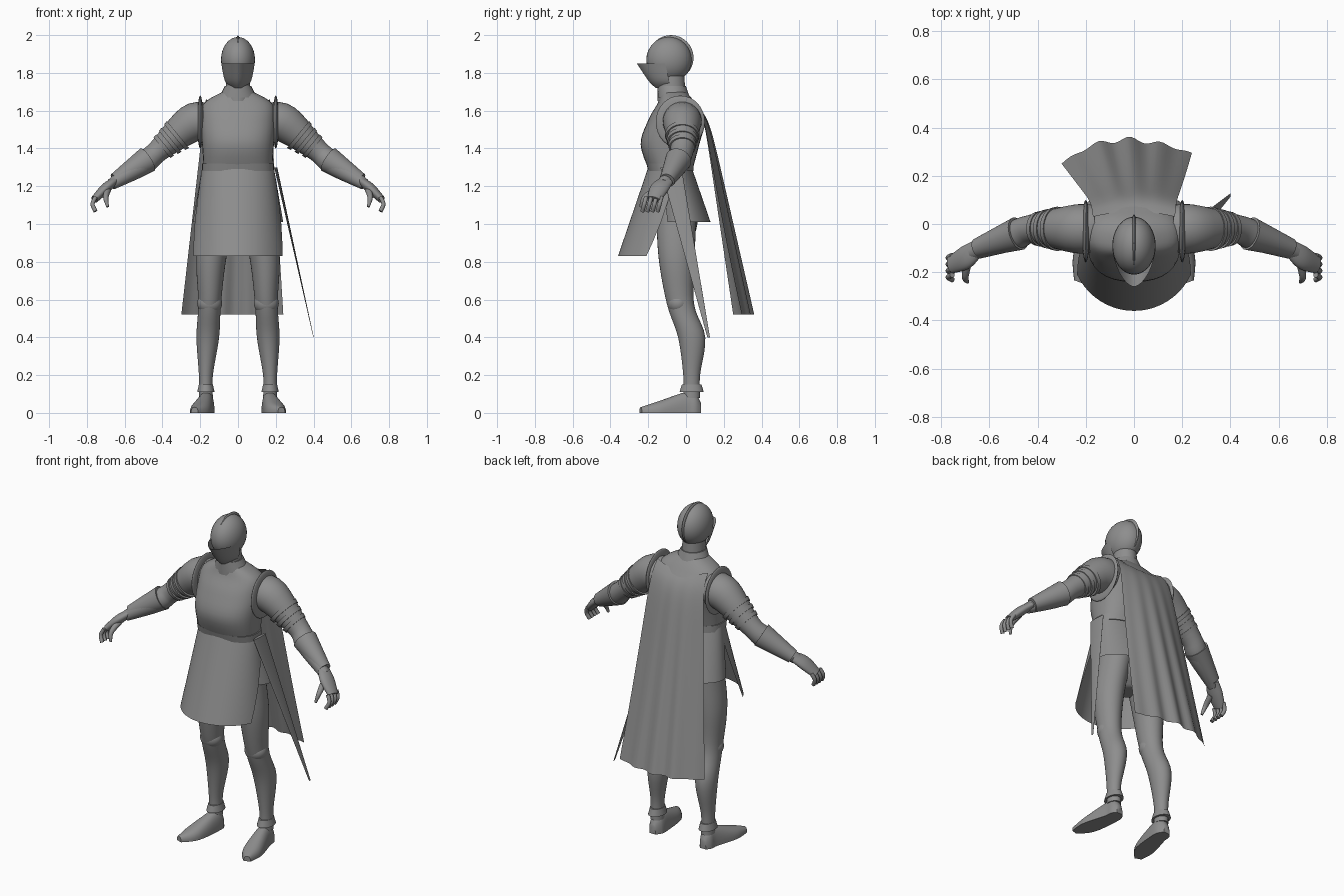
import bpy
import bmesh
import math
from mathutils import Vector

default_cube = bpy.data.objects.get("Cube")
if default_cube:
    bpy.data.objects.remove(default_cube)

X, Y, Z = Vector((1, 0, 0)), Vector((0, 1, 0)), Vector((0, 0, 1))
FRONT, BACK = -math.pi / 2, math.pi / 2
SIDES = 32

steel = bpy.data.materials.new("steel_grey")
steel.use_nodes = True
grey = (.27, .27, .27, 1)
steel.diffuse_color = grey
steel.node_tree.nodes["Principled BSDF"].inputs["Base Color"].default_value = grey


def finish(name, bm):
    """Turn the bmesh into a smooth shaded object with the shared material."""
    bmesh.ops.recalc_face_normals(bm, faces=bm.faces)
    mesh = bpy.data.meshes.new(name)
    bm.to_mesh(mesh)
    bm.free()
    mesh.materials.append(steel)
    part = bpy.data.objects.new(name, mesh)
    bpy.context.collection.objects.link(part)
    bpy.ops.object.select_all(action="DESELECT")
    part.select_set(True)
    bpy.context.view_layer.objects.active = part
    bpy.ops.object.shade_smooth_by_angle(angle=math.pi / 4)


def blend(rows, steps=5):
    """Smoothly interpolate every column of the sections."""
    result = []
    last = len(rows) - 1
    for i in range(last):
        before, start = rows[max(i - 1, 0)], rows[i]
        end, after = rows[i + 1], rows[min(i + 2, last)]
        for step in range(steps):
            t = step / steps
            result.append([
                q + t / 2 * (r - p + t * (2 * p - 5 * q + 4 * r - w
                                          + t * (3 * (q - r) + w - p)))
                for p, q, r, w in zip(before, start, end, after)])
    return result + [rows[-1]]


def loft(name, sections, axis=None, ref=Y, power=2, mirror=1, facing=None, floored=False):
    """Skin sections of x, y, z, width, depth and, on open shells, half angle."""
    rows = blend(sections)
    centres = [Vector(row[:3]) for row in rows]
    bm = bmesh.new()
    rings = []
    for i, row in enumerate(rows):
        ahead = centres[min(i + 1, len(rows) - 1)] - centres[max(i - 1, 0)]
        tangent = axis or ahead.normalized()
        across = ref.cross(tangent).normalized()
        deep = tangent.cross(across)
        ring = []
        for k in range(SIDES if facing is None else SIDES + 1):
            angle = math.tau * k / SIDES
            if facing is not None:
                angle = facing + row[5] * (2 * k / SIDES - 1)
            c, s = math.cos(angle), math.sin(angle)
            point = (centres[i]
                     + across * row[3] * math.copysign(abs(c) ** (2 / power), c)
                     + deep * row[4] * math.copysign(abs(s) ** (2 / power), s))
            point.x *= mirror
            if floored:
                point.z = max(point.z, 0)
            ring.append(bm.verts.new(point))
        rings.append(ring)
    for low, high in zip(rings, rings[1:]):
        for k in range(SIDES):
            n = (k + 1) % len(low)
            bm.faces.new((low[k], low[n], high[n], high[k]))
    if facing is None:
        bm.faces.new(rings[0])
        bm.faces.new(rings[-1])
    finish(name, bm)


def trunk(name, rows, power=2, facing=None, arc=(0, 0)):
    """Upright central part: rows of height, front, back and half width."""
    sections = []
    for i, (z, front, back, width) in enumerate(rows):
        spread = arc[0] + (arc[1] - arc[0]) * i / (len(rows) - 1)
        sections.append((0, (front + back) / 2, z, width, (back - front) / 2,
                         math.radians(spread)))
    loft(name, sections, axis=Z, power=power, facing=facing)


def limb(name, rows, mirror, ratio=1, **options):
    """Tube of x, y, z and radius with a constant depth to width ratio."""
    sections = [(x, y, z, r, r * ratio) for x, y, z, r in rows]
    loft(name, sections, mirror=mirror, **options)


def ellipsoid(name, centre, radii):
    bm = bmesh.new()
    bmesh.ops.create_uvsphere(bm, u_segments=SIDES, v_segments=SIDES // 2, radius=1)
    for vert in bm.verts:
        vert.co = Vector(centre) + Vector(radii) * vert.co.normalized().dot(Vector()) \
            + Vector(r * c for r, c in zip(radii, vert.co))
    finish(name, bm)


# Torso armour, pelvis and belt
trunk("breastplate", [(1.27, -.19, .03, .18), (1.42, -.24, .07, .19), (1.55, -.2, .1, .2),
                      (1.64, -.15, .05, .18), (1.7, -.13, 0, .08)], power=2.4)
trunk("pelvis", [(.9, -.12, 0, .07), (1, -.15, .06, .17), (1.3, -.19, .02, .18)])
trunk("belt", [(1.28, -.2, .04, .19), (1.32, -.21, .04, .19)], power=2.4)

# Skirts: long front panel, short back panel
trunk("front_skirt", [(1.3, -.2, .05, .19), (.83, -.36, .16, .26)],
      facing=FRONT, arc=(100, 65))
trunk("back_skirt", [(1.3, -.17, .03, .19), (1.01, -.16, .13, .24)],
      facing=BACK, arc=(125, 125))

# Neck, gorget and crested helmet with visor
trunk("neck", [(1.65, -.15, 0, .07), (1.8, -.15, -.01, .06)])
trunk("gorget", [(1.67, -.15, .02, .1), (1.73, -.15, 0, .07)])
ellipsoid("helmet", (0, -.09, 1.87), (.09, .12, .12))
ellipsoid("helmet_crest", (0, -.08, 1.88), (.015, .12, .12))
trunk("visor", [(1.72, -.16, 0, .04), (1.76, -.2, .02, .07), (1.85, -.26, .08, .09)],
      power=1.7, facing=FRONT, arc=(100, 80))

for label, side in (("left_", 1), ("right_", -1)):
    # Arm with shoulder fin, straps and gauntlet
    shoulder, elbow = Vector((.25, -.02, 1.53)), Vector((.42, -.02, 1.39))
    limb(label + "arm", [(.17, -.02, 1.54, .1), (*shoulder, .1), (*elbow, .06),
                         (.5, -.05, 1.32, .06), (.67, -.12, 1.21, .03)], side)
    ellipsoid(label + "shoulder_fin", (side * .2, -.03, 1.54), (.016, .13, .14))
    for i in range(3):
        along = [.4 + .2 * i, .5 + .2 * i]
        limb(label + "arm_strap_" + str(i),
             [(*shoulder.lerp(elbow, t), .11 - .045 * t) for t in along], side)
    limb(label + "gauntlet", [(.48, -.04, 1.34, .07), (.65, -.1, 1.23, .04)], side)

    # Hand with curled fingers
    limb(label + "palm", [(.65, -.1, 1.23, .02), (.7, -.14, 1.19, .027),
                          (.76, -.17, 1.13, .02)], side, ratio=1.8)
    for i in range(4):
        knuckle = -.13 - .027 * i
        curl = [(.735 + .035 * math.cos(bend), knuckle - .01 * (1 - bend),
                 1.105 + .045 * math.sin(bend), .011) for bend in (1, 0, -1)]
        limb(label + "finger_" + str(i), curl, side)
    limb(label + "thumb", [(.69, -.16, 1.18, .018), (.7, -.22, 1.14, .014),
                           (.69, -.24, 1.09, .007)], side, ref=X)

    # Leg with knee guard and ankle cuff
    limb(label + "leg", [(.09, -.05, 1.1, .09), (.14, -.05, .83, .08), (.15, -.03, .58, .06),
                         (.16, .03, .4, .06), (.17, .03, .2, .037), (.17, .03, .08, .037)],
         side, ratio=1.2, axis=Z)
    ellipsoid(label + "knee_guard", (side * .15, -.04, .58), (.066, .06, .06))
    limb(label + "ankle_cuff", [(.17, .03, .11, .046), (.17, .03, .15, .037)],
         side, ratio=1.4, axis=Z)

    # Shoe with a flat sole
    shoe = [(.17, .08, .02, .05), (.17, .05, .04, .1), (.17, 0, .045, .11),
            (.2, -.15, .055, .06), (.23, -.24, .02, .03)]
    loft(label + "shoe", [(x, y, 0, width, height) for x, y, width, height in shoe],
         ref=Z, power=2.4, mirror=side, floored=True)

# Sheathed blade on the left hip
limb("scabbard", [(.2, -.08, 1.3, .008), (.4, .12, .4, .001)], 1, ratio=7, axis=Z)

# Cape: a sheet that widens, leans back and folds toward the hem
bm = bmesh.new()
grid = []
for j in range(SIDES + 1):
    drop = j / SIDES
    lean = .1 + .25 * drop - .05 * (1 - drop) ** 20
    left, right = .17 + .07 * drop, -.17 - .13 * drop
    line = []
    for k in range(SIDES + 1):
        t = k / SIDES
        u = 2 * t - 1
        fold = .012 * drop * math.sin(13 * u + 1) * (1 - u * u)
        wrap = (.02 + .08 * drop) * u * u * (1 - .45 * drop * t)
        scoop = .03 * (1 - u * u) * (1 - drop) ** 8
        line.append(bm.verts.new((right + (left - right) * t, lean - wrap + fold,
                                  1.66 - 1.14 * drop - scoop)))
    grid.append(line)
for high, low in zip(grid, grid[1:]):
    for k in range(SIDES):
        bm.faces.new((high[k], high[k + 1], low[k + 1], low[k]))
finish("cape", bm)
